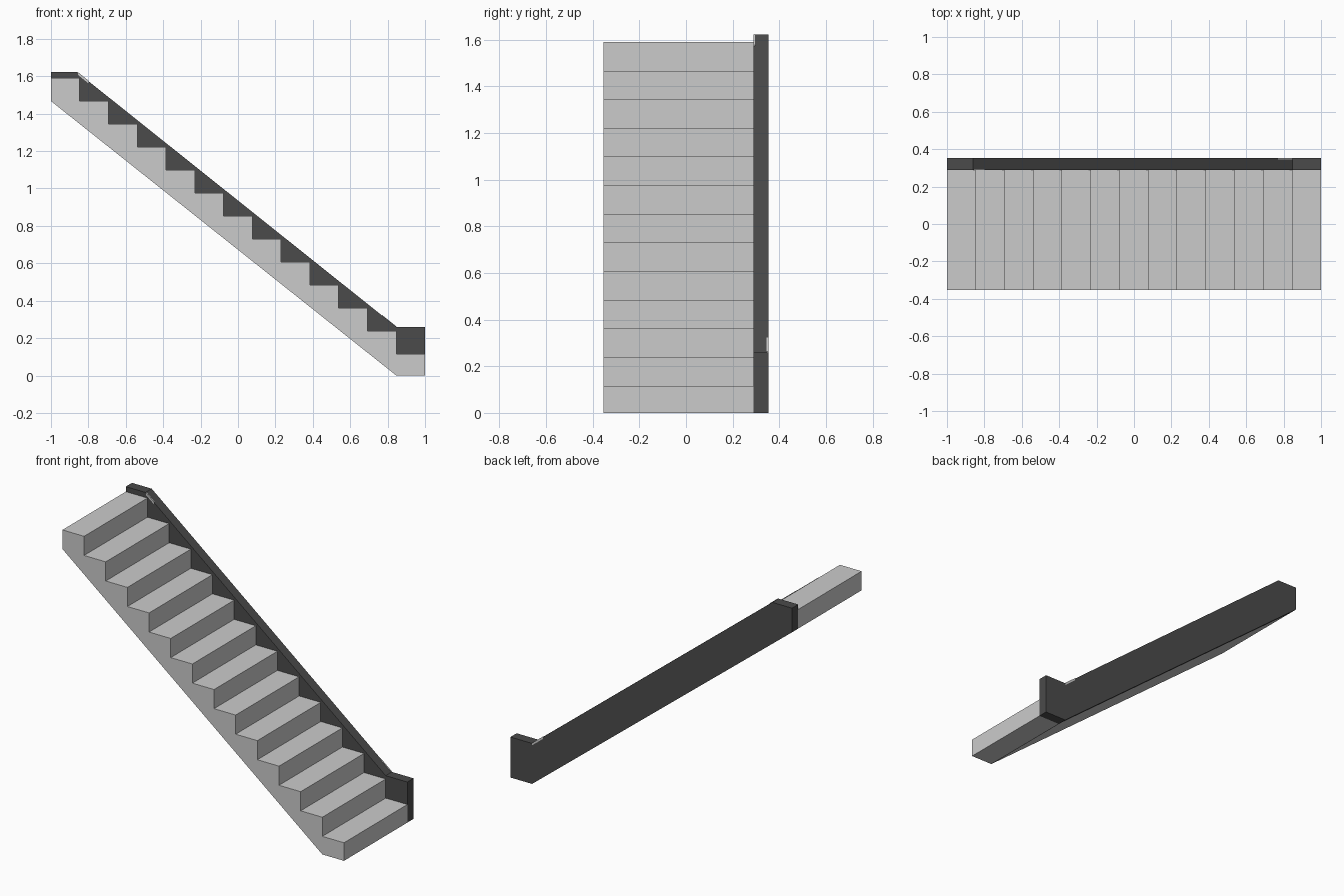
import bpy
import bmesh

if "Cube" in bpy.data.objects:
    bpy.data.objects.remove(bpy.data.objects["Cube"])


def material(name, c):
    m = bpy.data.materials.new(name)
    m.diffuse_color = (c, c, c, 1)
    m.use_nodes = True
    m.node_tree.nodes["Principled BSDF"].inputs["Base Color"].default_value = m.diffuse_color
    return m


LIGHT = material("light grey concrete", 0.6)
DARK = material("dark grey paint", 0.07)


def extrude_profile(name, profile, y0, y1, mat):
    """Extrude an (x, z) profile along y."""
    bm = bmesh.new()
    face = bm.faces.new([bm.verts.new((x, y0, z)) for x, z in profile])
    ext = bmesh.ops.extrude_face_region(bm, geom=[face])["geom"]
    verts = [v for v in ext if isinstance(v, bmesh.types.BMVert)]
    bmesh.ops.translate(bm, verts=verts, vec=(0, y1 - y0, 0))
    bmesh.ops.recalc_face_normals(bm, faces=bm.faces[:])
    mesh = bpy.data.meshes.new(name)
    bm.to_mesh(mesh)
    bm.free()
    mesh.materials.append(mat)
    ob = bpy.data.objects.new(name, mesh)
    bpy.context.collection.objects.link(ob)
    return ob


STEPS = 13
RUN = 2 / STEPS
FIRST, RISE = 0.116, 0.1228
HALF, INNER = 0.353, 0.29
FOOT_X = 1 - RUN

# Stair flight: sloped soffit below, stepped treads above
flight = [(1, 0), (FOOT_X, 0), (-1, 1.467)]
for i in reversed(range(STEPS)):
    z = FIRST + i * RISE
    flight += [(1 - (i + 1) * RUN, z), (1 - i * RUN, z)]
extrude_profile("stair_flight", flight, -HALF, INNER, LIGHT)

# Solid side wall with level ends
wall = [(1, 0), (FOOT_X, 0), (-1, 1.467), (-1, 1.622),
        (-0.86, 1.622), (FOOT_X, 0.26), (1, 0.26)]
extrude_profile("side_wall", wall, INNER, HALF, DARK)


# Small light trim slivers along the sloped edge of the wall
def slope_z(x):
    return 0.26 + (FOOT_X - x) * (1.622 - 0.26) / (FOOT_X + 0.86)


def sliver(name, xa, xb, y0, y1):
    prof = [(xa, slope_z(xa) - 0.012), (xb, slope_z(xb) - 0.012),
            (xb, slope_z(xb) + 0.003), (xa, slope_z(xa) + 0.003)]
    extrude_profile(name, prof, y0, y1, LIGHT)


sliver("lower_edge_trim", 0.77, FOOT_X, HALF - 0.007, HALF + 0.0005)
sliver("upper_edge_trim", -0.855, -0.80, INNER - 0.0005, INNER + 0.005)
